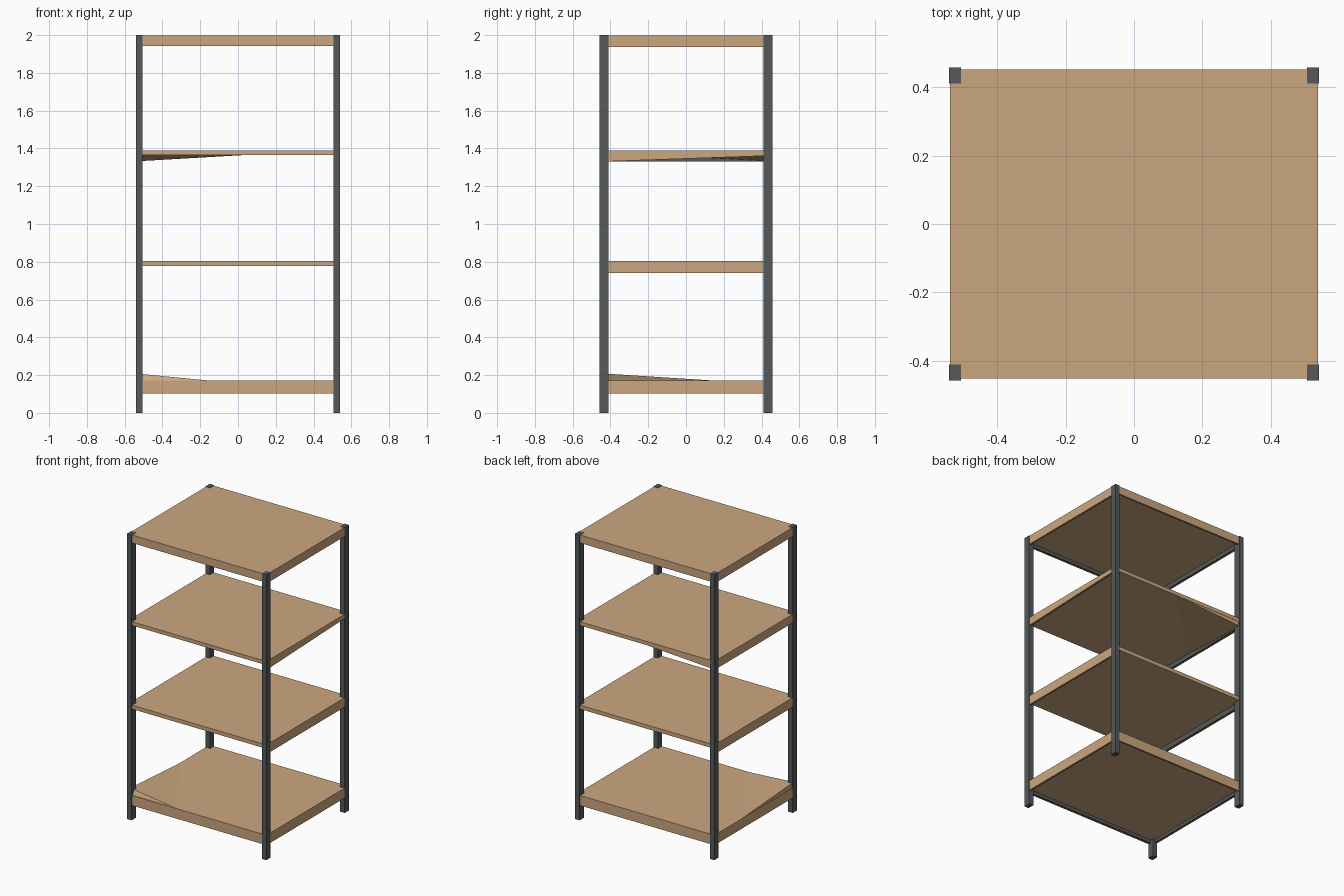
import bpy, bmesh

if "Cube" in bpy.data.objects:
    bpy.data.objects.remove(bpy.data.objects["Cube"])

X, Y = 0.54, 0.455          # outer half sizes
PX, PY = 0.035, 0.045       # post section
T = 0.008                   # lip and rail thickness


def material(name, rgb):
    m = bpy.data.materials.new(name)
    m.diffuse_color = (*rgb, 1)
    m.use_nodes = True
    m.node_tree.nodes["Principled BSDF"].inputs["Base Color"].default_value = m.diffuse_color
    return m


wood = material("tan wood", (0.60, 0.39, 0.215))
metal = material("dark grey metal", (0.09, 0.10, 0.103))


def box(name, x0, x1, y0, y1, z0, z1, mat, shape=None):
    """Box between limits; shape(v) may move single corners."""
    bm = bmesh.new()
    bmesh.ops.create_cube(bm, size=1)
    for v in bm.verts:
        v.co.x = x1 if v.co.x > 0 else x0
        v.co.y = y1 if v.co.y > 0 else y0
        v.co.z = z1 if v.co.z > 0 else z0
        if shape:
            shape(v)
    me = bpy.data.meshes.new(name)
    bm.to_mesh(me)
    bm.free()
    me.materials.append(mat)
    ob = bpy.data.objects.new(name, me)
    bpy.context.collection.objects.link(ob)
    return ob


# Corner posts
for sx in (-1, 1):
    for sy in (-1, 1):
        xs = sorted((sx * X, sx * (X - PX)))
        ys = sorted((sy * (Y + 0.003), sy * (Y - PY)))
        box("corner_post", *xs, *ys, 0, 2, metal)


def right_lip_taper(v):
    # second shelf: the right lip thins out towards the back
    if v.co.z < 1.35 and v.co.y > 0:
        v.co.z = 1.362


def shelf(name, top, slab, side_drop, front_drop, taper=None):
    """Board with folded lips and thin metal rails inside them."""
    sx, sy = X - 0.003, Y - 0.003
    box(name + "_board", -sx, sx, -sy, sy, top - slab, top, wood)
    for s in (-1, 1):
        if side_drop > slab:
            z0, z1 = top - side_drop, top - slab
            f = taper if s > 0 else None
            a = sorted((s * sx, s * (sx - T)))
            box(name + "_side_lip", *a, -sy, sy, z0, z1, wood, f)
            a = sorted((s * (sx - T), s * (sx - 2 * T)))
            box(name + "_side_rail", *a, -sy + T, sy - T, z0 + 0.002, z1, metal, f)
        if front_drop > slab:
            z0, z1 = top - front_drop, top - slab
            a = sorted((s * sy, s * (sy - T)))
            box(name + "_end_lip", -sx + T, sx - T, *a, z0, z1, wood)
            a = sorted((s * (sy - T), s * (sy - 2 * T)))
            box(name + "_end_rail", -sx + T, sx - T, *a, z0 + 0.002, z1, metal)


shelf("bottom_shelf", 0.172, 0.045, 0.07, 0.07)
shelf("lower_shelf", 0.805, 0.027, 0.065, 0.027)
shelf("upper_shelf", 1.39, 0.026, 0.06, 0.026, right_lip_taper)
shelf("top_shelf", 1.998, 0.03, 0.062, 0.056)


def corner_wedge(name, points):
    """Shallow bent corner: a hull of a few points."""
    bm = bmesh.new()
    for p in points:
        bm.verts.new(p)
    bmesh.ops.convex_hull(bm, input=bm.verts[:])
    me = bpy.data.meshes.new(name)
    bm.to_mesh(me)
    bm.free()
    me.materials.append(wood)
    bpy.context.collection.objects.link(bpy.data.objects.new(name, me))


# Lifted front left corner of the bottom shelf
corner_wedge("bottom_shelf_lifted_corner", [
    (-0.535, -0.43, 0.208), (-0.535, -0.45, 0.165),
    (-0.15, -0.45, 0.171), (-0.535, 0.15, 0.171)])
# Sagging back left corner under the upper shelf
corner_wedge("upper_shelf_sagging_corner", [
    (-0.535, 0.45, 1.332), (-0.535, 0.45, 1.366),
    (0.05, 0.45, 1.366), (-0.535, -0.15, 1.366)])
